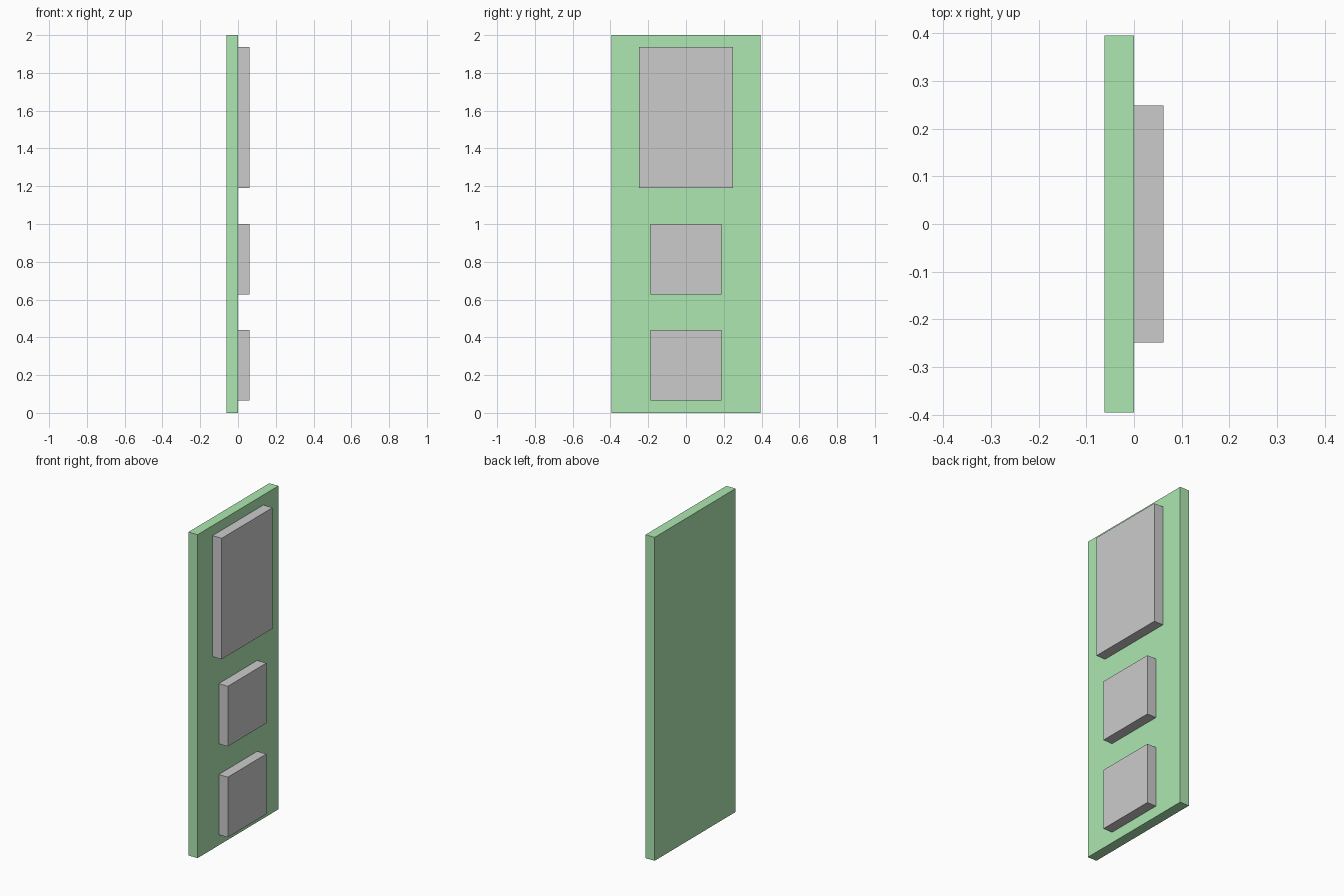
import bpy

if "Cube" in bpy.data.objects:
    bpy.data.objects.remove(bpy.data.objects["Cube"])

T = 0.062  # shared thickness of board and chips


def box(name, x, y, z, material=None):
    """Flat-faced box from (min, max) ranges on each axis."""
    bpy.ops.mesh.primitive_cube_add(size=1)
    ob = bpy.context.object
    ob.name = name
    ranges = (x, y, z)
    ob.location = [(a + b) / 2 for a, b in ranges]
    ob.scale = [b - a for a, b in ranges]
    bpy.ops.object.transform_apply(location=False, rotation=False, scale=True)
    if material:
        ob.data.materials.append(material)
    return ob


green = bpy.data.materials.new("board_green")
green.diffuse_color = (0.42, 0.8, 0.44, 1)
green.use_nodes = True
green.node_tree.nodes["Principled BSDF"].inputs["Base Color"].default_value = green.diffuse_color

# Upright circuit board
box("board", (-T, 0), (-0.395, 0.395), (0, 2), green)

# Chips on the +x face: name, half width, bottom, top
for name, half, bottom, top in (
    ("large_chip", 0.248, 1.19, 1.938),
    ("middle_chip", 0.188, 0.628, 1.0),
    ("lower_chip", 0.188, 0.066, 0.438),
):
    box(name, (0, T), (-half, half), (bottom, top))
